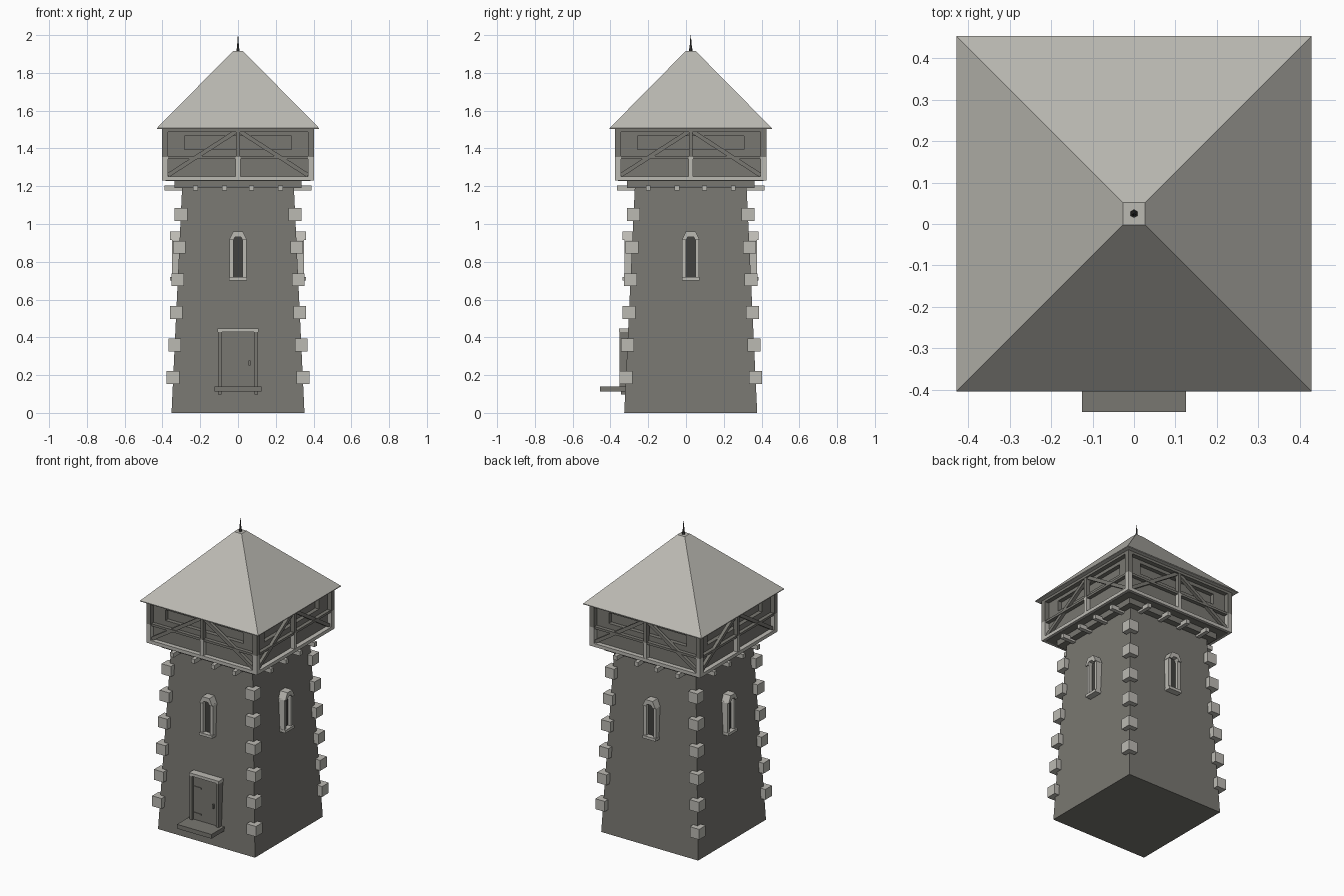
import bpy, bmesh, math
from mathutils import Matrix, Vector

old = bpy.data.objects.get("Cube")
if old:
    bpy.data.objects.remove(old, do_unlink=True)

CENTRE = Matrix.Translation((0, 0.025, 0))


def material(name, colour):
    m = bpy.data.materials.new(name)
    m.use_nodes = True
    rgba = (*colour, 1)
    m.diffuse_color = rgba
    m.node_tree.nodes["Principled BSDF"].inputs["Base Color"].default_value = rgba
    return m


DARK = material("dark_stone", (0.19, 0.185, 0.165))
LIGHT = material("light_stone", (0.50, 0.49, 0.45))
BLACK = material("dark_iron", (0.055, 0.054, 0.05))


def prism(bm, outline, y0, y1):
    """Extrude an x-z outline from y0 to y1."""
    a = [bm.verts.new((x, y0, z)) for x, z in outline]
    b = [bm.verts.new((x, y1, z)) for x, z in outline]
    bm.faces.new(a)
    bm.faces.new(b)
    for i in range(len(a)):
        j = (i + 1) % len(a)
        bm.faces.new((a[i], a[j], b[j], b[i]))


def box(bm, x0, x1, y0, y1, z0, z1):
    prism(bm, [(x0, z0), (x1, z0), (x1, z1), (x0, z1)], y0, y1)


def stack(bm, rings):
    """Square tower through (half width, height) rings."""
    loops = [[bm.verts.new((sx * h, sy * h, z)) for sx, sy in
              ((-1, -1), (1, -1), (1, 1), (-1, 1))] for h, z in rings]
    bm.faces.new(loops[0])
    bm.faces.new(loops[-1])
    for a, b in zip(loops, loops[1:]):
        for i in range(4):
            j = (i + 1) % 4
            bm.faces.new((a[i], a[j], b[j], b[i]))


def finish(name, bm, mat, four=False):
    """Make the object, repeated on all four sides if asked."""
    if four:
        source = bm.verts[:] + bm.edges[:] + bm.faces[:]
        for k in (1, 2, 3):
            new = bmesh.ops.duplicate(bm, geom=source)["geom"]
            verts = [v for v in new if isinstance(v, bmesh.types.BMVert)]
            bmesh.ops.rotate(bm, verts=verts, cent=(0, 0, 0),
                             matrix=Matrix.Rotation(k * math.pi / 2, 3, 'Z'))
    bmesh.ops.recalc_face_normals(bm, faces=bm.faces)
    bm.transform(CENTRE)
    mesh = bpy.data.meshes.new(name)
    bm.to_mesh(mesh)
    bm.free()
    mesh.materials.append(mat)
    ob = bpy.data.objects.new(name, mesh)
    bpy.context.collection.objects.link(ob)


def boxes(name, mat, items, four=False):
    bm = bmesh.new()
    for item in items:
        box(bm, *item)
    finish(name, bm, mat, four)


def squares(name, mat, rings):
    bm = bmesh.new()
    stack(bm, rings)
    finish(name, bm, mat)


def wall(z):
    return 0.352 - 0.047 * z


# Tapered tower and the slab on top of it
squares("tower_body", DARK, [(wall(0), 0), (wall(1.2), 1.2)])
squares("top_slab", DARK, [(0.337, 1.19), (0.337, 1.235)])

# Corner stones
stones = []
for i in range(6):
    z = 0.187 + i * 0.1725
    c, s = wall(z), 0.034
    stones.append((-c - s, -c + s, -c - s, -c + s, z - s, z + s))
boxes("corner_stones", LIGHT, stones, True)

# Floor joists poking out under the gallery
boxes("joists", LIGHT, [(x - 0.013, x + 0.013, -0.39, -0.28, 1.177, 1.205)
                        for x in (-0.225, -0.072, 0.072, 0.225)], True)

# Gallery floor, recessed walls and sunken panels
squares("gallery_floor", DARK, [(0.385, 1.228), (0.385, 1.245)])
squares("gallery_core", DARK, [(0.345, 1.24), (0.345, 1.505)])
W, T, B = 0.283, 1.465, 1.395
boxes("gallery_walls", DARK, [
    (-0.372, 0.372, -0.372, -0.345, 1.24, B),
    (-0.372, 0.372, -0.372, -0.345, T, 1.505),
    (-0.372, -W, -0.372, -0.345, B, T),
    (W, 0.372, -0.372, -0.345, B, T)], True)

# Timber frame around the gallery
boxes("bottom_rails", LIGHT, [(-0.402, 0.402, -0.402, -0.365, 1.23, 1.252)], True)
boxes("lower_posts", LIGHT, [(-0.402, -0.37, -0.402, -0.37, 1.25, 1.355),
                             (-0.012, 0.012, -0.4, -0.37, 1.25, 1.355)], True)
boxes("upper_posts", DARK, [(-0.402, -0.37, -0.402, -0.37, 1.355, 1.505),
                            (-0.01, 0.01, -0.4, -0.37, 1.355, 1.49)], True)
boxes("cross_rails", DARK, [(-0.37, 0.37, -0.396, -0.37, 1.345, 1.36),
                            (-0.4, 0.4, -0.402, -0.37, 1.487, 1.505)], True)
bm = bmesh.new()
for side in (-1, 1):
    a, b = Vector((side * 0.37, 1.258)), Vector((side * 0.01, 1.49))
    n = (b - a).orthogonal().normalized() * 0.011
    prism(bm, [a + n, b + n, b - n, a - n], -0.392, -0.37)
finish("braces", bm, DARK, True)

# Roof and its spike
squares("roof", LIGHT, [(0.429, 1.503), (0.429, 1.508), (0.027, 1.915)])
bm = bmesh.new()
for r0, r1, z0, z1 in ((0.01, 0.009, 1.91, 1.93), (0.007, 0.001, 1.925, 2.0)):
    bmesh.ops.create_cone(bm, cap_ends=True, segments=6, radius1=r0, radius2=r1,
                          depth=z1 - z0,
                          matrix=Matrix.Translation((0, 0, (z0 + z1) / 2)))
finish("spike", bm, BLACK)

# Arched slit windows on every side
boxes("window_jambs", LIGHT, [(-0.045, -0.025, -0.35, -0.29, 0.715, 0.92),
                              (0.025, 0.045, -0.35, -0.29, 0.715, 0.92)], True)
boxes("window_sills", LIGHT, [(-0.047, 0.047, -0.36, -0.29, 0.702, 0.72)], True)
bm = bmesh.new()
prism(bm, [(-0.047, 0.915), (-0.025, 0.915), (-0.015, 0.932), (0.015, 0.932),
           (0.025, 0.915), (0.047, 0.915), (0.026, 0.96), (-0.026, 0.96)],
      -0.36, -0.29)
finish("window_arches", bm, LIGHT, True)
boxes("window_slits", BLACK, [(-0.025, 0.025, -0.328, -0.29, 0.715, 0.935)], True)

# Door with frame, lintel, hinges, handle and step
boxes("door", DARK, [(-0.088, 0.088, -0.362, -0.3, 0.13, 0.43)])
boxes("door_frame", DARK, [(-0.105, -0.086, -0.377, -0.3, 0.13, 0.43),
                           (0.086, 0.105, -0.377, -0.3, 0.13, 0.43)])
boxes("door_lintel", LIGHT, [(-0.108, 0.108, -0.379, -0.3, 0.427, 0.446)])
boxes("door_hinges", DARK, [(-0.088, -0.03, -0.366, -0.36, z, z + 0.01)
                            for z in (0.178, 0.35)])
boxes("door_handle", DARK, [(0.055, 0.065, -0.372, -0.36, 0.25, 0.278)])
boxes("door_step", DARK, [(-0.125, 0.125, -0.479, -0.33, 0.112, 0.14)])
boxes("step_brackets", DARK, [(x - 0.01, x + 0.01, -0.368, -0.33, 0.098, 0.113)
                              for x in (-0.097, 0.097)])
